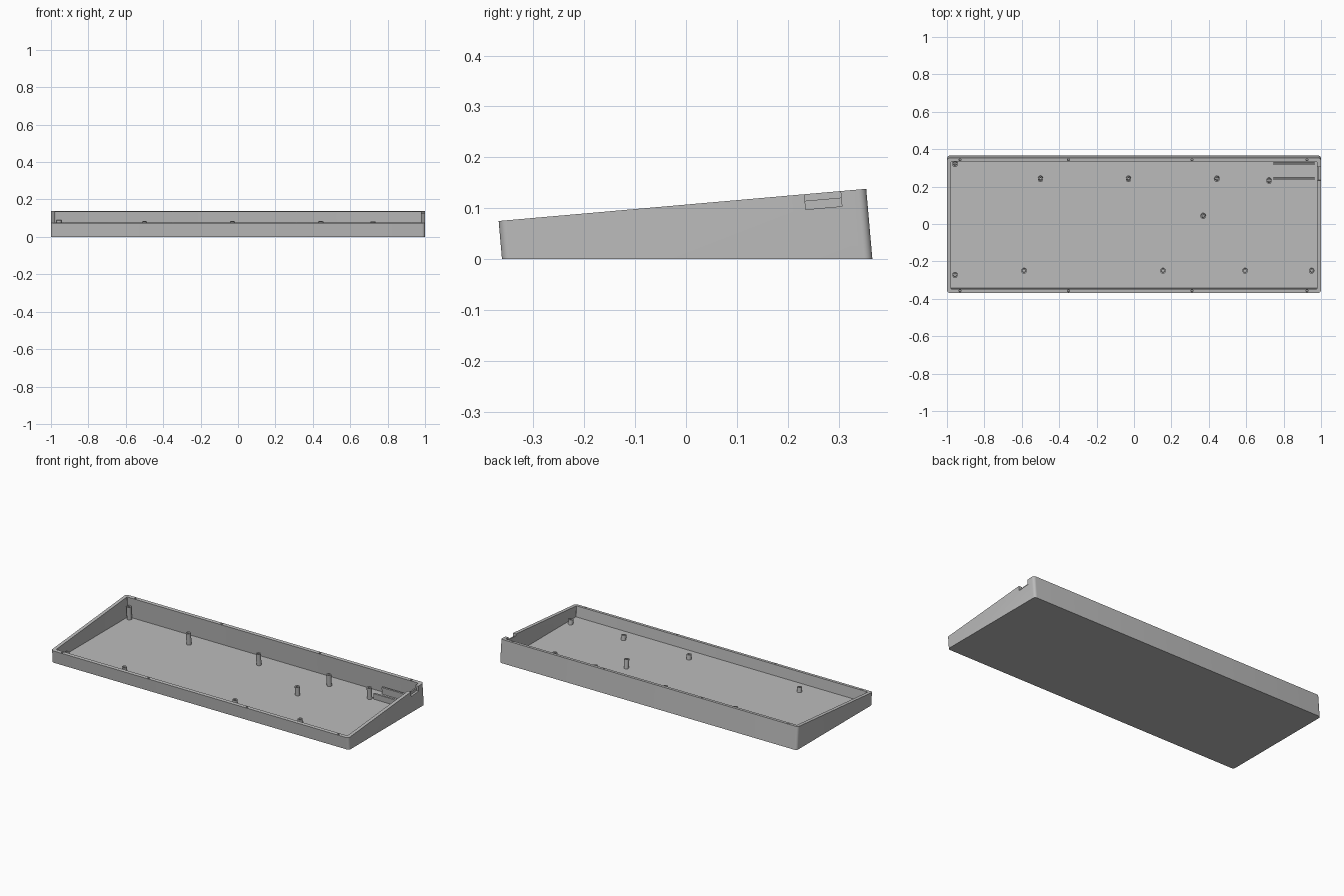
import bpy
import bmesh
from math import radians, sin, cos, pi
from mathutils import Matrix, Vector

cube = bpy.data.objects.get("Cube")
if cube:
    bpy.data.objects.remove(cube, do_unlink=True)

grey = bpy.data.materials.new("case grey")
grey.use_nodes = True
colour = (0.5, 0.5, 0.5, 1)
grey.diffuse_color = colour
grey.node_tree.nodes["Principled BSDF"].inputs["Base Color"].default_value = colour

# The case is a straight prism tilted towards the user and cut level underneath.
# Tilted frame: x across, v along the sloping rim, w up from the rim plane.
TILT = radians(5)
RIM_Y, RIM_Z = -0.007, 0.1065
FRAME = Matrix.Translation((0, RIM_Y, RIM_Z)) @ Matrix.Rotation(TILT, 4, "X")
HALF_X, HALF_V, WALL, FLOOR = 1.0, 0.3625, 0.021, 0.012


def at_depth(x, v, w):
    return FRAME @ Vector((x, v, w))


def at_height(x, v, z):
    w = (z - RIM_Z - v * sin(TILT)) / cos(TILT)
    return FRAME @ Vector((x, v, w))


def to_v(y, w):
    """Tilted coordinate of a point seen at y, lying w from the rim plane."""
    return (y - RIM_Y + w * sin(TILT)) / cos(TILT)


def rounded_rect(hx, hv, r, steps=6):
    points = []
    for i, (sx, sv) in enumerate([(1, 1), (-1, 1), (-1, -1), (1, -1)]):
        for k in range(steps + 1):
            a = (i + k / steps) * pi / 2
            points.append((sx * (hx - r) + r * cos(a), sv * (hv - r) + r * sin(a)))
    return points


def circle(x, v, r, sides=20):
    angles = [2 * pi * k / sides for k in range(sides)]
    return [(x + r * cos(a), v + r * sin(a)) for a in angles]


def rectangle(x0, x1, v0, v1):
    return [(x0, v0), (x1, v0), (x1, v1), (x0, v1)]


def loft(name, rings):
    """Bridge successive rings of (outline, placing function, level), cap both ends."""
    bm = bmesh.new()
    loops = [[bm.verts.new(place(x, v, level)) for x, v in outline]
             for outline, place, level in rings]
    for low, high in zip(loops, loops[1:]):
        for i in range(len(low)):
            j = (i + 1) % len(low)
            bm.faces.new((low[i], low[j], high[j], high[i]))
    bm.faces.new(loops[0][::-1])
    bm.faces.new(loops[-1])
    bmesh.ops.recalc_face_normals(bm, faces=bm.faces)
    mesh = bpy.data.meshes.new(name)
    bm.to_mesh(mesh)
    bm.free()
    mesh.materials.append(grey)
    obj = bpy.data.objects.new(name, mesh)
    bpy.context.collection.objects.link(obj)
    return obj


def cut(target, cutter):
    cutter.hide_render = True
    mod = target.modifiers.new("cut", "BOOLEAN")
    mod.operation = "DIFFERENCE"
    mod.solver = "EXACT"
    mod.object = cutter
    bpy.context.view_layer.objects.active = target
    bpy.ops.object.modifier_apply(modifier=mod.name)
    bpy.data.objects.remove(cutter, do_unlink=True)


def smooth(obj):
    bpy.ops.object.select_all(action="DESELECT")
    obj.select_set(True)
    bpy.context.view_layer.objects.active = obj
    bpy.ops.object.shade_smooth_by_angle(angle=radians(30))


# Tray: level base and floor, walls square to the sloping rim
outer = rounded_rect(HALF_X, HALF_V, 0.016)
inner = rounded_rect(HALF_X - WALL, HALF_V - WALL, 0.004)
tray = loft("case_tray", [(outer, at_height, 0), (outer, at_depth, 0),
                          (inner, at_depth, 0), (inner, at_height, FLOOR)])

# Screw holes along the front and back rims
for x in (-0.93, -0.35, 0.31, 0.925):
    for side in (-1, 1):
        hole = circle(x, side * (HALF_V - WALL / 2), 0.006, 12)
        cut(tray, loft("rim_hole_cutter", [(hole, at_depth, -0.045), (hole, at_depth, 0.02)]))

# Cable notch in the left wall, deeper on its outer half
v0, v1 = to_v(0.234, -0.015), to_v(0.305, -0.015)
for x0, depth in ((0.96, 0.013), (0.987, 0.03)):
    slot = rectangle(x0, 1.05, v0, v1)
    cut(tray, loft("notch_cutter", [(slot, at_depth, -depth), (slot, at_depth, 0.02)]))
smooth(tray)

# Hollow mounting posts, their tops parallel to the rim
POST_TOP = -0.045
posts = [(-0.957, 0.318), (-0.957, -0.275), (-0.5, 0.238), (-0.03, 0.238),
         (0.443, 0.238), (0.722, 0.228), (0.37, 0.04), (-0.588, -0.252),
         (0.155, -0.252), (0.594, -0.252), (0.95, -0.252)]
for n, (x, y) in enumerate(posts, 1):
    v = to_v(y, POST_TOP)
    body, bore = circle(x, v, 0.014), circle(x, v, 0.007)
    post = loft(f"mounting_post_{n}", [(body, at_height, FLOOR - 0.004), (body, at_depth, POST_TOP),
                                       (bore, at_depth, POST_TOP), (bore, at_height, FLOOR + 0.006)])
    smooth(post)

# Pair of guide rails beside the notch
RAIL_TOP = -0.08
for name, y in (("front_guide_rail", 0.241), ("back_guide_rail", 0.32)):
    v = to_v(y, RAIL_TOP)
    strip = rectangle(0.745, 0.965, v - 0.005, v + 0.005)
    loft(name, [(strip, at_height, FLOOR - 0.004), (strip, at_depth, RAIL_TOP)])
